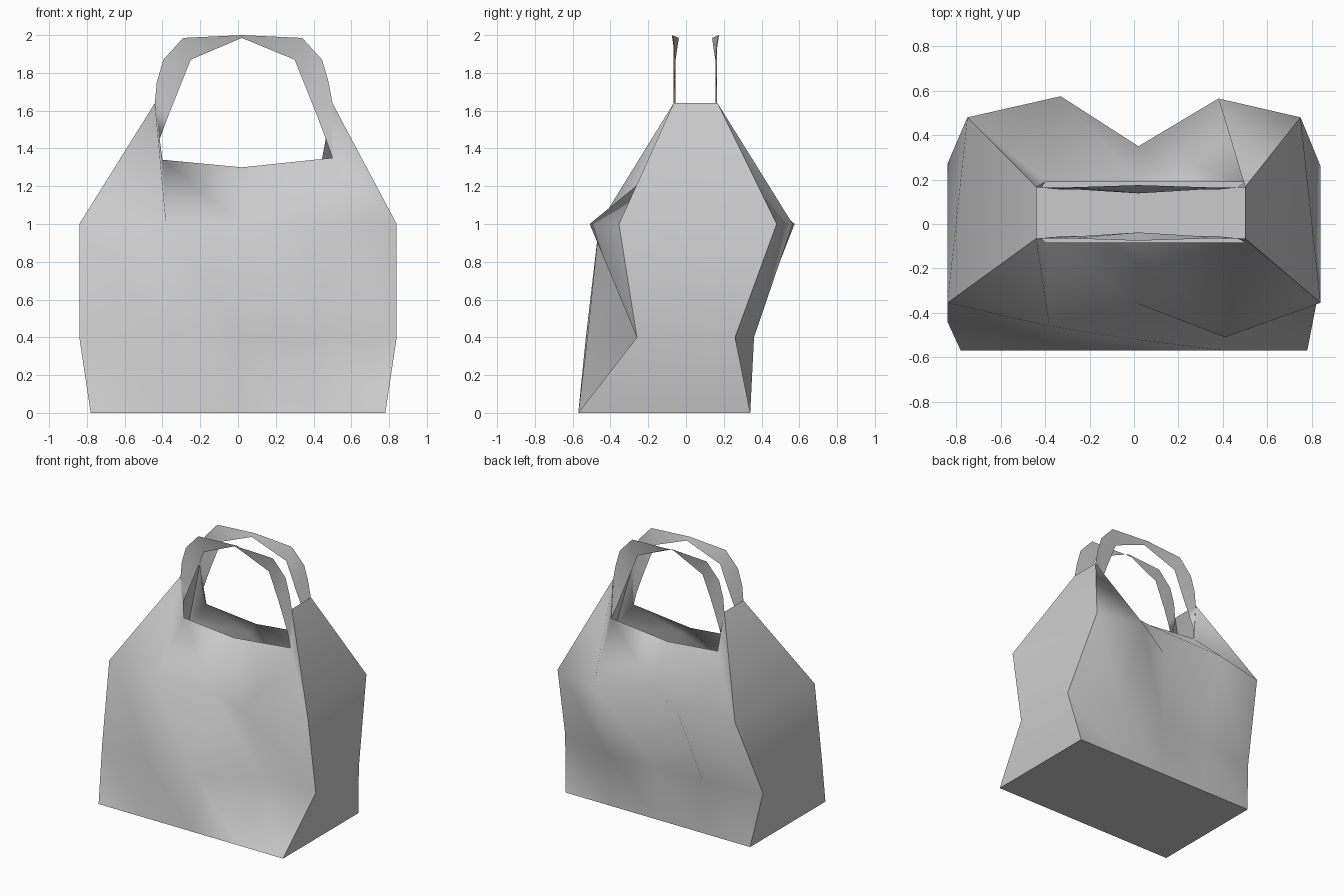
import bpy, bmesh

if "Cube" in bpy.data.objects:
    bpy.data.objects.remove(bpy.data.objects["Cube"])

X = [-0.38, 0.02, 0.41]                      # inner fold columns


def finish(bm, name, facing=0):
    bmesh.ops.recalc_face_normals(bm, faces=bm.faces)
    # open strips: make them face outwards along y
    if facing and sum(f.normal.y * f.calc_area() for f in bm.faces) * facing < 0:
        bmesh.ops.reverse_faces(bm, faces=bm.faces)
    for f in bm.faces:
        f.smooth = True
    me = bpy.data.meshes.new(name)
    bm.to_mesh(me)
    bm.free()
    ob = bpy.data.objects.new(name, me)
    bpy.context.collection.objects.link(ob)
    return ob


def row(z, half, ys):
    xs = [-half] + X + [half]
    return [(x, y, z) for x, y in zip(xs, ys)]


# mouth rim: tall corners at the handles, sagging middle
def rim(yc, ym):
    return [(-0.44, yc, 1.64), (-0.40, ym, 1.34), (0.02, ym, 1.30),
            (0.50, ym, 1.35), (0.50, yc, 1.64)]


front = [row(0.0, 0.78, [-0.57] * 5),
         row(0.4, 0.84, [-0.44, -0.53, -0.522, -0.26, -0.26]),
         row(1.0, 0.84, [-0.355, -0.46, -0.36, -0.51, -0.355]),
         rim(-0.065, -0.083)]
back = [row(0.0, 0.78, [0.34] * 5),
        row(0.4, 0.84, [0.27, 0.34, 0.34, 0.36, 0.26]),
        row(1.0, 0.75, [0.48, 0.56, 0.35, 0.565, 0.48]),
        rim(0.167, 0.19)]
back[2][1] = (-0.33, 0.575, 1.0)
back[2][3] = (0.38, 0.565, 1.0)

# bag body: wrinkled front and back panels, two side panels and the bottom
bm = bmesh.new()
F = [[bm.verts.new(p) for p in r] for r in front]
B = [[bm.verts.new(p) for p in r] for r in back]


def split_quad(p, q, r, s):                  # diagonal runs q to s
    bm.faces.new((p, q, s))
    bm.faces.new((q, r, s))


for a, b, c, d in zip(F, F[1:], B, B[1:]):
    for i in range(4):
        split_quad(a[i], a[i + 1], b[i + 1], b[i])
        split_quad(c[i + 1], c[i], d[i], d[i + 1])
    bm.faces.new((a[4], c[4], d[4], b[4]))
    bm.faces.new((c[0], a[0], b[0], d[0]))
bm.faces.new(list(reversed(F[0])) + B[0])

# crisp seams between the panels and round the bottom
for r in (F, B):
    for line in ([v[0] for v in r], [v[4] for v in r], r[0]):
        for u, v in zip(line, line[1:]):
            bm.edges.get((u, v)).smooth = False
for i in (0, 4):
    bm.edges.get((F[0][i], B[0][i])).smooth = False
finish(bm, "bag_body")

# handles: (outer x, outer z, inner x, inner z, inner y) for the left half
HALF = [(-0.44, 1.64, -0.415, 1.45, -0.065), (-0.43, 1.75, -0.37, 1.57, -0.06),
        (-0.395, 1.87, -0.33, 1.67, -0.055), (-0.29, 1.985, -0.25, 1.87, -0.055)]


def handle(name, to_y, rim_y, facing):
    pairs = [((ox, -0.065, oz), (ix, iy, iz)) for ox, oz, ix, iz, iy in HALF]
    right = [((0.05 - o[0], o[1], o[2]), (0.05 - i[0], i[1], i[2])) for o, i in pairs]
    right[0] = ((0.50, -0.065, 1.64), (0.465, -0.065, 1.45))
    pairs += [((0.02, -0.075, 2.0), (0.02, -0.038, 1.985))] + right[::-1]
    bm = bmesh.new()
    vs = [[bm.verts.new((x, to_y(y), z)) for x, y, z in p] for p in pairs]
    for p, q in zip(vs, vs[1:]):
        bm.faces.new((p[0], p[1], q[1], q[0]))
    # small gussets joining the handle ends to the rim
    for end, x, z in ((vs[0], -0.40, 1.34), (vs[-1], 0.50, 1.35)):
        bm.faces.new((end[0], end[1], bm.verts.new((x, rim_y, z))))
    finish(bm, name, facing)


handle("front_handle", lambda y: y, -0.083, -1)
handle("back_handle", lambda y: 0.1 - y, 0.19, 1)
